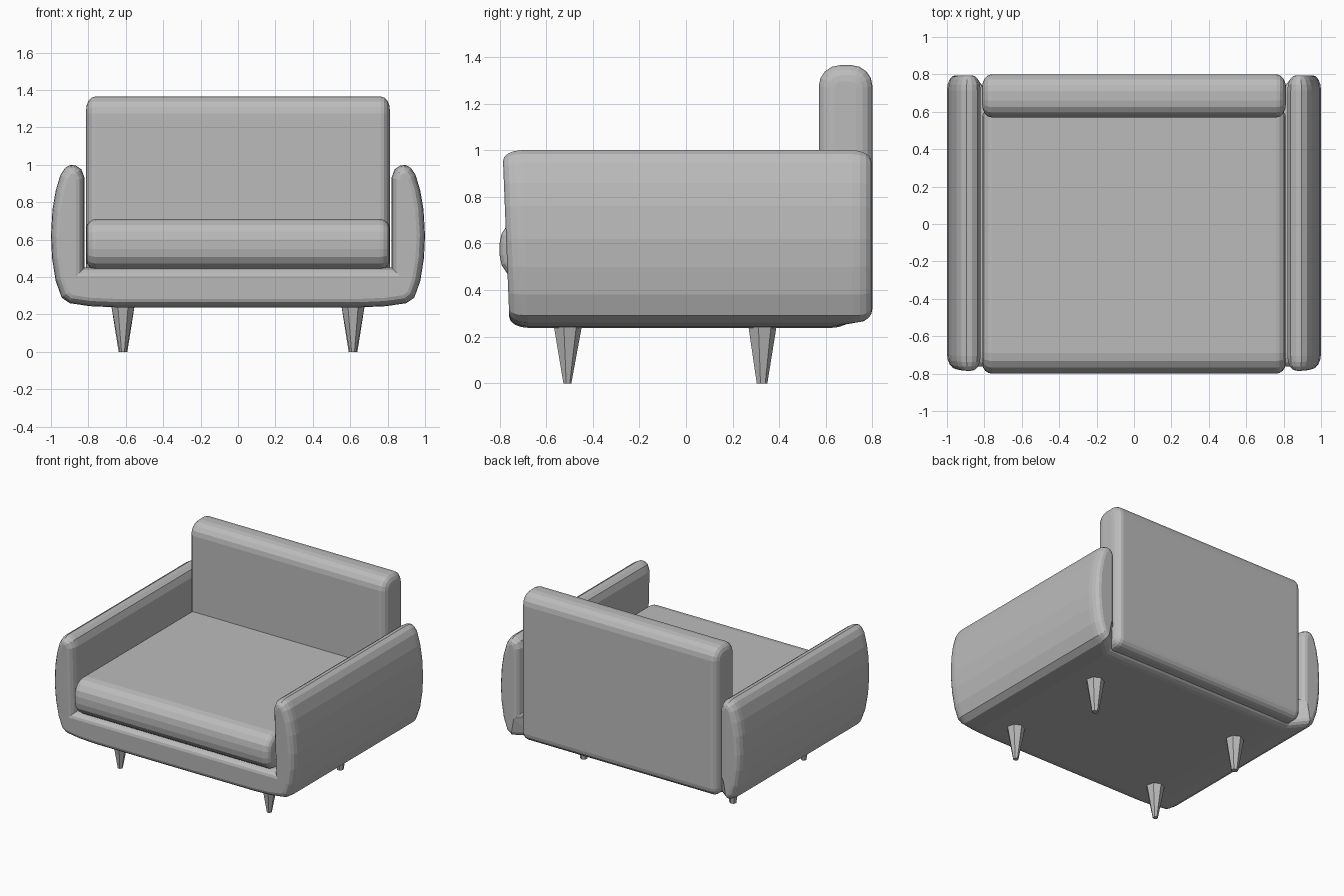
import bpy, bmesh, math
from mathutils import Vector

if "Cube" in bpy.data.objects:
    bpy.data.objects.remove(bpy.data.objects["Cube"])

fabric = bpy.data.materials.new("plain grey")
fabric.diffuse_color = (0.5, 0.5, 0.5, 1)
fabric.use_nodes = True
fabric.node_tree.nodes["Principled BSDF"].inputs["Base Color"].default_value = fabric.diffuse_color


def inset(poly, d):
    """Shrink a counter-clockwise outline by d with mitred corners."""
    out = []
    for i, p in enumerate(poly):
        p = Vector(p)
        e1 = (p - Vector(poly[i - 1])).normalized()
        e2 = (Vector(poly[(i + 1) % len(poly)]) - p).normalized()
        n1, n2 = Vector((-e1.y, e1.x)), Vector((-e2.y, e2.x))
        out.append(p + (n1 + n2) * d / (1 + n1.dot(n2)))
    return out


def padded_prism(name, poly, axis, lo, hi, d, depth, steps=4, warp=None):
    """Extrude an outline along an axis and round off both ends."""
    bm = bmesh.new()
    arc = [k / steps * math.pi / 2 for k in range(steps + 1)]
    stations = [(lo + depth * (1 - math.sin(t)), d * (1 - math.cos(t))) for t in reversed(arc)]
    stations += [(hi - depth * (1 - math.sin(t)), d * (1 - math.cos(t))) for t in arc]
    rings = []
    for pos, off in stations:
        ring = []
        for a, b in inset(poly, off):
            co = Vector((a, pos, b)) if axis == 'Y' else Vector((pos, a, b))
            ring.append(bm.verts.new(warp(co) if warp else co))
        rings.append(ring)
    n = len(poly)
    for r, s in zip(rings, rings[1:]):
        for i in range(n):
            j = (i + 1) % n
            bm.faces.new((r[i], r[j], s[j], s[i]))
    caps = [bm.faces.new(rings[0]), bm.faces.new(rings[-1])]
    bmesh.ops.recalc_face_normals(bm, faces=bm.faces)
    bmesh.ops.triangulate(bm, faces=caps)
    finish(name, bm)


def finish(name, bm):
    me = bpy.data.meshes.new(name)
    bm.to_mesh(me)
    bm.free()
    me.materials.append(fabric)
    bpy.context.collection.objects.link(bpy.data.objects.new(name, me))


def rounded_rect(a0, a1, b0, b1, radii, seg=4):
    """Outline with radii for the corners: low-low, high-low, high-high, low-high."""
    pts = []
    corners = [(a0, b0, 1, 1), (a1, b0, -1, 1), (a1, b1, -1, -1), (a0, b1, 1, -1)]
    for k, ((a, b, sa, sb), r) in enumerate(zip(corners, radii)):
        for i in range(seg + 1):
            t = math.pi + k * math.pi / 2 + i / seg * math.pi / 2
            pts.append((a + sa * r + r * math.cos(t), b + sb * r + r * math.sin(t)))
    return pts


# U-shaped shell: both arms and the base in one piece
half = [(0.65, 0.238), (0.79, 0.244), (0.90, 0.26), (0.943, 0.29), (0.975, 0.38),
        (0.994, 0.50), (1.0, 0.62), (0.992, 0.76), (0.975, 0.86), (0.95, 0.945),
        (0.925, 0.983), (0.895, 1.0), (0.865, 0.995), (0.838, 0.977), (0.82, 0.93),
        (0.82, 0.45), (0.78, 0.45)]
outline = half + [(-x, z) for x, z in reversed(half)]


def shape_shell(co):
    if co.y < 0:
        co.y += 0.04 * (1 - co.z)      # front leans in towards the floor
    elif abs(co.x) < 0.81 and co.z < 0.5:
        co.y -= 0.09                   # base stops short behind the backrest
    return co


padded_prism("arms_and_base", outline, 'Y', -0.787, 0.795, 0.045, 0.08, warp=shape_shell)

# Seat cushion with a rounded front
padded_prism("seat_cushion", rounded_rect(-0.80, 0.62, 0.44, 0.71, (0.11, 0.03, 0.03, 0.11)),
             'X', -0.81, 0.81, 0.05, 0.05)

# Backrest cushion
padded_prism("backrest", rounded_rect(0.57, 0.80, 0.262, 1.365, (0.06, 0.06, 0.09, 0.09)),
             'X', -0.812, 0.812, 0.07, 0.05)

# Tapered legs
for name, y, tip in (("front_leg", -0.51, 0.018), ("rear_leg", 0.325, 0.024)):
    for side, sx in (("left", -1), ("right", 1)):
        bm = bmesh.new()
        bmesh.ops.create_cone(bm, cap_ends=True, segments=7, radius1=tip, radius2=0.066, depth=0.26)
        bmesh.ops.translate(bm, verts=bm.verts, vec=(sx * 0.615, y, 0.13))
        finish(f"{name}_{side}", bm)
